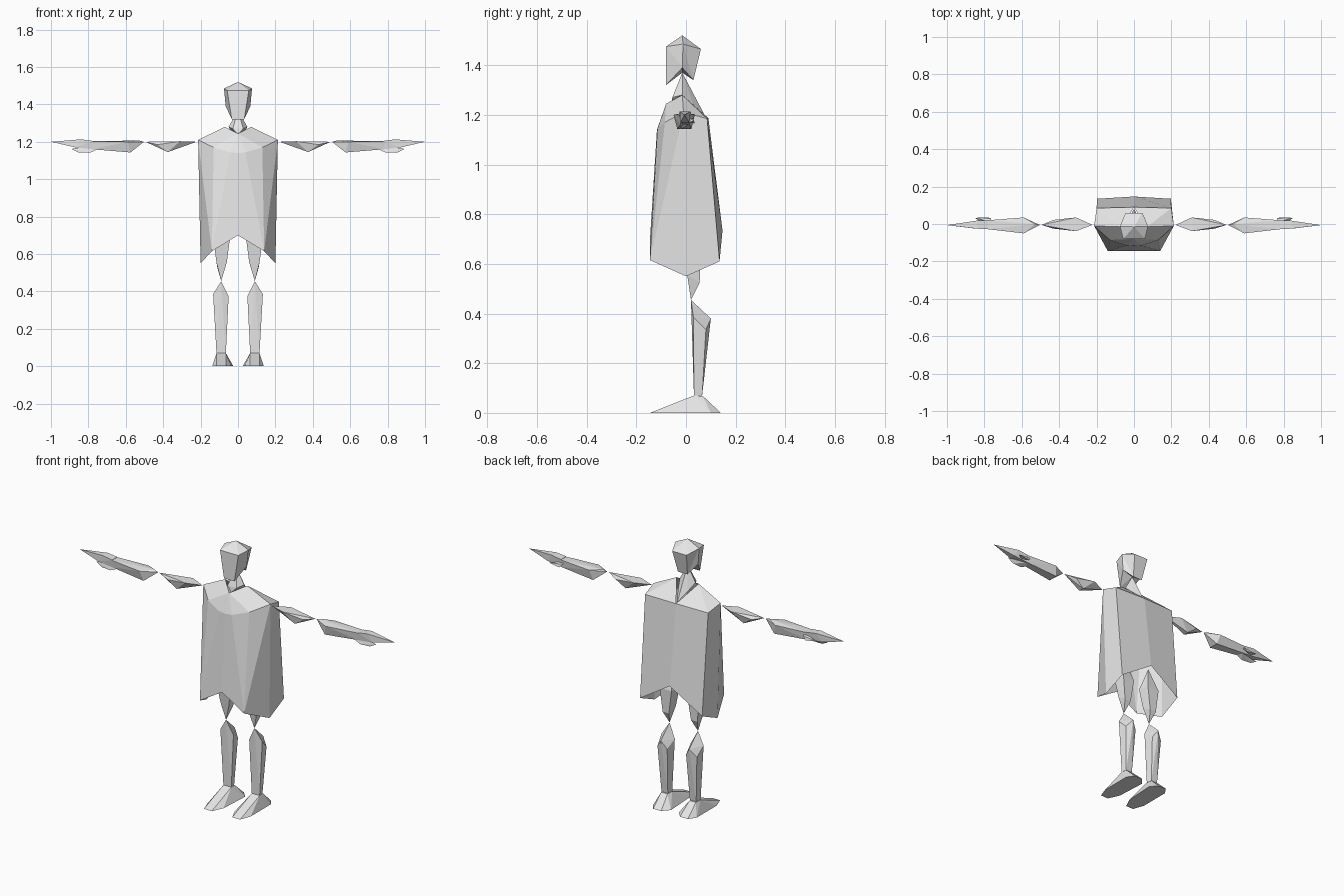
import bpy, bmesh

grey = bpy.data.materials.new("light_grey")
grey.diffuse_color = (0.8, 0.8, 0.8, 1)


def finish(bm, name):
    bmesh.ops.remove_doubles(bm, verts=bm.verts, dist=0.0005)
    bmesh.ops.recalc_face_normals(bm, faces=bm.faces)
    me = bpy.data.meshes.new(name)
    bm.to_mesh(me)
    bm.free()
    me.materials.append(grey)
    ob = bpy.data.objects.new(name, me)
    bpy.context.collection.objects.link(ob)
    return ob


def hull(name, pts):
    """Convex faceted part around a few points."""
    bm = bmesh.new()
    for p in pts:
        bm.verts.new(p)
    res = bmesh.ops.convex_hull(bm, input=bm.verts)
    loose = [v for v in bm.verts if not v.link_faces]
    bmesh.ops.delete(bm, geom=loose, context='VERTS')
    return finish(bm, name)


def pair(name, pts):
    """The same part on both sides of the body."""
    for side, s in (("right", 1), ("left", -1)):
        hull(f"{side}_{name}", [(s * x, y, z) for x, y, z in pts])


def both(pts):
    return pts + [(-x, y, z) for x, y, z in pts if x]


def half_shell(name, faces):
    """Surface given as half its faces, mirrored in x."""
    bm = bmesh.new()
    for s in (1, -1):
        for f in faces:
            vs = [bm.verts.new((s * x, y, z)) for x, y, z in f]
            bm.faces.new(vs if s > 0 else vs[::-1])
    return finish(bm, name)


# Cape: open below, with a pointed hem and a collar
shoulder, collar_f, collar_s = (.213, -.01, 1.21), (0, -.08, 1.245), (.07, -.015, 1.28)
chest_c, chest_m, chest_s = (0, -.117, 1.14), (.04, -.115, 1.143), (.13, -.085, 1.17)
hem_fc, hem_f, hem_s = (0, -.145, .7), (.14, -.145, .615), (.2, 0, .55)
hem_b, hem_bc = (.197, .135, .61), (0, .147, .735)
back_s, back_c = (.2, .085, 1.185), (0, .09, 1.187)
half_shell("cape", [
    (collar_f, chest_c, chest_m), (collar_f, chest_m, chest_s),
    (collar_f, chest_s, collar_s), (collar_s, chest_s, shoulder),
    (chest_c, hem_fc, hem_f, chest_m), (chest_m, hem_f, chest_s),
    (chest_s, hem_f, shoulder), (shoulder, hem_f, hem_s),
    (shoulder, hem_s, hem_b, back_s), (back_s, hem_b, hem_bc, back_c),
    (collar_s, shoulder, back_s), (collar_s, back_s, back_c),
])

# Neck
hull("neck", both([(0, -.015, 1.37), (.05, -.015, 1.28), (.028, -.055, 1.27),
                   (.03, .03, 1.24), (0, -.06, 1.24), (0, .08, 1.19)]))

# Head: hexagonal, peaked crown and hollow underside
crown, throat = (0, -.015, 1.52), (0, -.015, 1.37)
tf, ts, tb = (.058, -.08, 1.475), (.075, -.012, 1.485), (.045, .06, 1.465)
jf, js, jb = (.033, -.08, 1.32), (.066, -.015, 1.39), (.03, .03, 1.34)


def mid(p):
    return (0, p[1], p[2])


half_shell("head", [
    (crown, mid(tf), tf), (crown, tf, ts), (crown, ts, tb), (crown, tb, mid(tb)),
    (mid(tf), mid(jf), jf, tf), (tf, jf, js), (tf, js, ts),
    (ts, js, jb), (ts, jb, tb), (tb, jb, mid(jb), mid(tb)),
    (throat, jf, mid(jf)), (throat, js, jf), (throat, jb, js), (throat, mid(jb), jb),
])

# Arms and hands
pair("upper_arm", [(.222, -.005, 1.2), (.495, -.005, 1.2),
                   (.31, -.038, 1.203), (.31, .035, 1.203),
                   (.375, -.02, 1.145), (.375, .012, 1.145),
                   (.43, -.025, 1.185), (.43, .022, 1.185)])
pair("forearm", [(.503, -.005, 1.2),
                 (.59, -.05, 1.2), (.59, .035, 1.2), (.53, 0, 1.207),
                 (.575, -.035, 1.143), (.575, .022, 1.143),
                 (.78, -.028, 1.203), (.78, .02, 1.203),
                 (.78, -.022, 1.16), (.78, .015, 1.16)])
pair("hand", [(.78, -.028, 1.205), (.78, .02, 1.205), (.78, -.022, 1.16), (.78, .015, 1.16),
              (.84, -.025, 1.213), (.84, .018, 1.213), (.87, -.022, 1.17), (.87, .012, 1.17),
              (1.0, -.006, 1.2)])
pair("thumb", [(.765, .01, 1.19), (.765, .03, 1.185), (.78, .035, 1.165),
               (.82, .01, 1.17), (.85, .033, 1.175)])
pair("finger", [(.75, -.02, 1.16), (.77, .01, 1.16), (.79, -.025, 1.142),
                (.82, -.015, 1.175), (.85, -.02, 1.142), (.89, -.015, 1.162)])

# Legs
pair("thigh", [(.09, .02, .455), (.06, .005, .555), (.115, .005, .555),
               (.07, .055, .525), (.11, .055, .525), (.045, -.01, .67),
               (.13, -.01, .67), (.05, .06, .66), (.125, .06, .66), (.085, .02, .8)])
pair("shin", [(.09, .02, .455), (.133, .03, .385), (.05, .03, .375),
              (.09, .1, .38), (.125, .08, .335), (.06, .085, .335),
              (.115, .032, .07), (.065, .032, .07), (.11, .065, .07), (.07, .065, .07)])
pair("foot", [(.115, .032, .07), (.065, .032, .07), (.11, .068, .068), (.07, .068, .068),
              (.065, -.145, 0), (.115, -.145, 0), (.138, -.08, 0), (.035, -.08, 0),
              (.025, .1, 0), (.138, .1, 0), (.06, .14, 0), (.11, .14, 0)])
